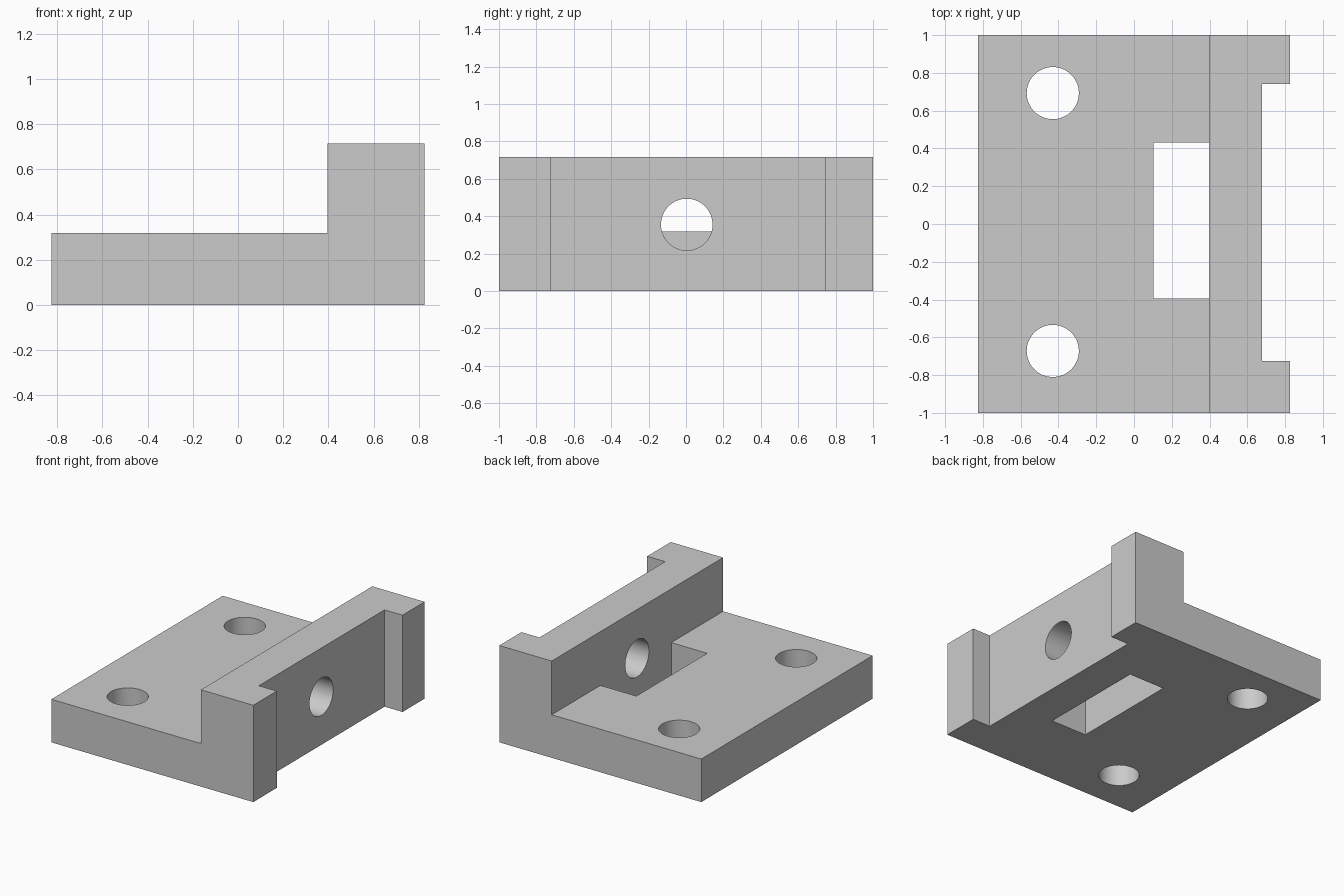
import bpy
import bmesh
from math import radians
from mathutils import Matrix

old = bpy.data.objects.get("Cube")
if old:
    bpy.data.objects.remove(old, do_unlink=True)

grey = bpy.data.materials.new("light grey")
grey.use_nodes = True
colour = (0.6, 0.6, 0.6, 1)
grey.diffuse_color = colour
grey.node_tree.nodes["Principled BSDF"].inputs["Base Color"].default_value = colour


def add_object(name, bm):
    bmesh.ops.recalc_face_normals(bm, faces=bm.faces)
    mesh = bpy.data.meshes.new(name)
    bm.to_mesh(mesh)
    bm.free()
    obj = bpy.data.objects.new(name, mesh)
    bpy.context.collection.objects.link(obj)
    mesh.materials.append(grey)
    return obj


def box(name, low, high):
    bm = bmesh.new()
    bmesh.ops.create_cube(bm, size=1)
    for v in bm.verts:
        v.co = [a if c < 0 else b for c, a, b in zip(v.co, low, high)]
    return add_object(name, bm)


def cylinder(name, centre, radius, depth, axis="Z"):
    bm = bmesh.new()
    turn = Matrix.Rotation(radians(90), 4, "Y") if axis == "X" else Matrix()
    bmesh.ops.create_cone(bm, cap_ends=True, segments=64, radius1=radius,
                          radius2=radius, depth=depth,
                          matrix=Matrix.Translation(centre) @ turn)
    return add_object(name, bm)


# L-shaped bracket: side profile extruded along y
profile = [(-0.825, 0), (0.825, 0), (0.825, 0.715),
           (0.397, 0.715), (0.397, 0.318), (-0.825, 0.318)]
bm = bmesh.new()
face = bm.faces.new([bm.verts.new((x, -1, z)) for x, z in profile])
side = bmesh.ops.extrude_face_region(bm, geom=[face])
bmesh.ops.translate(bm, vec=(0, 2, 0),
                    verts=[g for g in side["geom"] if isinstance(g, bmesh.types.BMVert)])
bracket = add_object("bracket", bm)

# Cutters: outer recess, base slot, mounting holes, wall hole
cutters = [
    box("recess_cutter", (0.678, -0.725, -0.2), (1, 0.742, 1)),
    box("slot_cutter", (0.103, -0.395, -0.2), (0.397, 0.432, 0.5)),
    cylinder("back_hole_cutter", (-0.43, 0.693, 0.15), 0.138, 1),
    cylinder("front_hole_cutter", (-0.43, -0.672, 0.15), 0.138, 1),
    cylinder("wall_hole_cutter", (0.6, 0.004, 0.355), 0.138, 0.8, "X"),
]
# The slot reaches the wall face, so the wall hole opens into it
cutters[-1].data.transform(Matrix.Translation((0.05, 0, 0)))

for cutter in cutters:
    mod = bracket.modifiers.new(cutter.name, "BOOLEAN")
    mod.operation = "DIFFERENCE"
    mod.solver = "EXACT"
    mod.object = cutter

bpy.context.view_layer.objects.active = bracket
bracket.select_set(True)
for mod in list(bracket.modifiers):
    bpy.ops.object.modifier_apply(modifier=mod.name)
for cutter in cutters:
    bpy.data.objects.remove(cutter, do_unlink=True)

bpy.ops.object.shade_smooth_by_angle(angle=radians(30))
